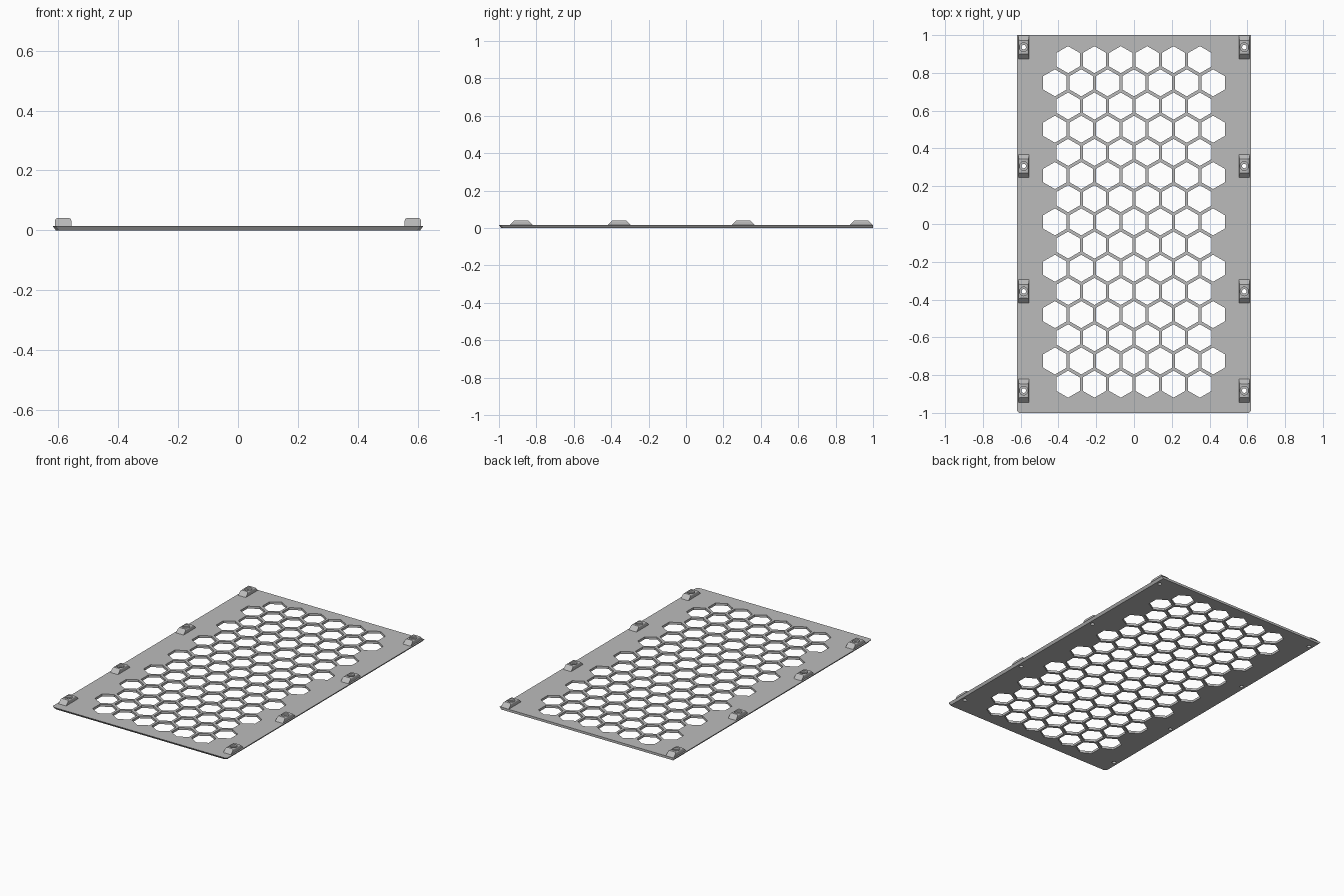
import bpy, bmesh, math

if "Cube" in bpy.data.objects:
    bpy.data.objects.remove(bpy.data.objects["Cube"])

grey = bpy.data.materials.new("plain grey")
grey.use_nodes = True
COLOUR = (0.5, 0.5, 0.5, 1)
grey.diffuse_color = COLOUR
grey.node_tree.nodes["Principled BSDF"].inputs["Base Color"].default_value = COLOUR

THICK = 0.015
CLIP_TOP = 0.041
CLIP_X = 0.584
CLIP_Y = (-0.882, -0.357, 0.307, 0.936)


def loft(bm, rings):
    """Skin a list of equal-length point rings and cap both ends."""
    loops = [[bm.verts.new(p) for p in ring] for ring in rings]
    n = len(loops[0])
    for a, b in zip(loops, loops[1:]):
        for i in range(n):
            j = (i + 1) % n
            bm.faces.new((a[i], a[j], b[j], b[i]))
    bm.faces.new(loops[0][::-1])
    bm.faces.new(loops[-1])


def circle(x, y, z, r, n, turn=0):
    return [(x + r * math.cos(turn + math.tau * i / n),
             y + r * math.sin(turn + math.tau * i / n), z) for i in range(n)]


def finish(bm, name):
    bmesh.ops.recalc_face_normals(bm, faces=bm.faces)
    mesh = bpy.data.meshes.new(name)
    bm.to_mesh(mesh)
    bm.free()
    mesh.materials.append(grey)
    ob = bpy.data.objects.new(name, mesh)
    bpy.context.collection.objects.link(ob)
    return ob


def cut(ob, cutter):
    mod = ob.modifiers.new("holes", "BOOLEAN")
    mod.operation = "DIFFERENCE"
    mod.solver = "EXACT"
    mod.object = cutter
    bpy.context.view_layer.objects.active = ob
    bpy.ops.object.modifier_apply(modifier=mod.name)


# Plate outline: clipped front corners, undercut front and sides, square back
def outline(z, inset):
    w, f, c = 0.62 - inset, -1 + inset, 0.012
    return [(-w + c, f, z), (w - c, f, z), (w, f + c, z),
            (w, 1, z), (-w, 1, z), (-w, f + c, z)]


bm = bmesh.new()
loft(bm, [outline(0, 0.011), outline(THICK, 0)])
plate = finish(bm, "vent_plate")

# Staggered hexagon openings, rows of six and seven
bm = bmesh.new()
for row in range(15):
    count = 6 + row % 2
    y = 0.87 - row * 0.1227
    for col in range(count):
        x = (col - (count - 1) / 2) * 0.1396
        loft(bm, [circle(x, y, z, 0.0715, 6, math.pi / 6) for z in (-0.05, 0.05)])
hex_cutter = finish(bm, "hexagon_cutter")

# Countersunk screw holes
bm = bmesh.new()
for side in (-1, 1):
    for y in CLIP_Y:
        loft(bm, [circle(side * CLIP_X, y, z, r, 24) for z, r in
                  ((-0.05, 0.012), (0.029, 0.012), (0.0291, 0.023), (0.08, 0.023))])
screw_cutter = finish(bm, "screw_hole_cutter")

cut(plate, hex_cutter)
cut(plate, screw_cutter)


# Mounting clips: rounded top edges, ends sloped at 45 degrees
def clip_section(x, y, end):
    w, r, base = 0.027, 0.009, THICK - 0.001
    pts = [(-w, base), (w, base)]
    for start, cx in ((0, w - r), (math.pi / 2, r - w)):
        for i in range(5):
            a = start + i * math.pi / 8
            pts.append((cx + r * math.cos(a), CLIP_TOP - r + r * math.sin(a)))
    return [(x + px, y + end * (0.062 - (pz - THICK)), pz) for px, pz in pts]


for side, label in ((-1, "right"), (1, "left")):
    for number, y in enumerate(CLIP_Y, 1):
        bm = bmesh.new()
        x = side * CLIP_X
        loft(bm, [clip_section(x, y, -1), clip_section(x, y, 1)])
        clip = finish(bm, f"{label}_mounting_clip_{number}")
        cut(clip, screw_cutter)
        bpy.ops.object.select_all(action="DESELECT")
        clip.select_set(True)
        bpy.ops.object.shade_smooth_by_angle(angle=math.radians(30))

for cutter in (hex_cutter, screw_cutter):
    bpy.data.objects.remove(cutter)
